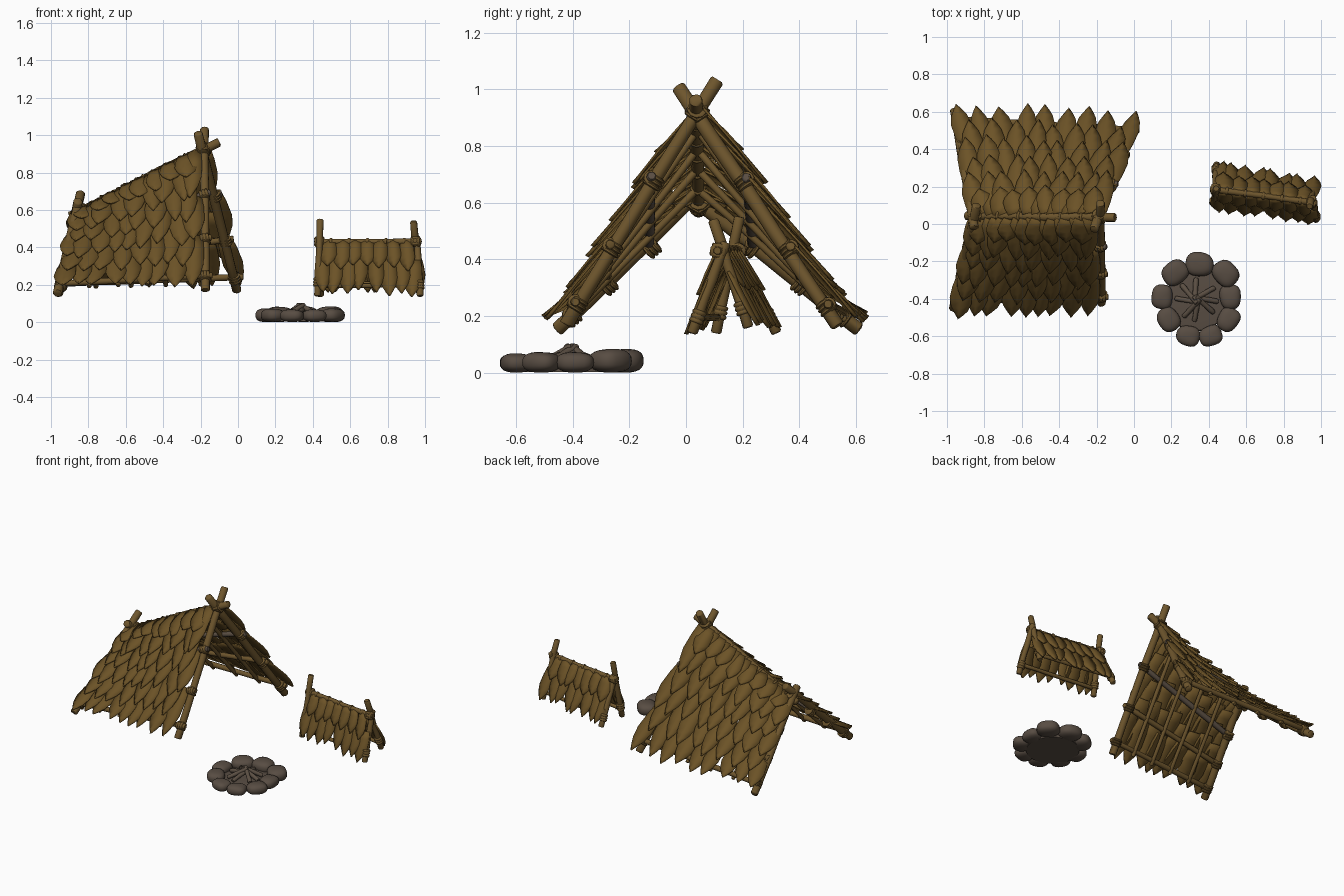
import bpy, bmesh, math, random
from mathutils import Vector as V

if "Cube" in bpy.data.objects:
    bpy.data.objects.remove(bpy.data.objects["Cube"])

random.seed(4)


def material(name, rgb):
    m = bpy.data.materials.new(name)
    m.diffuse_color = (*rgb, 1)
    m.use_nodes = True
    m.node_tree.nodes["Principled BSDF"].inputs["Base Color"].default_value = m.diffuse_color
    return m


WOOD = material("brown_wood", (0.155, 0.092, 0.026))
LEAF = material("dry_leaf", (0.150, 0.086, 0.020))
GREY = material("grey_wood", (0.105, 0.078, 0.056))
STONE = material("fire_stone", (0.098, 0.074, 0.056))


def finish(bm, name, mat, angle=50):
    bmesh.ops.recalc_face_normals(bm, faces=bm.faces)
    me = bpy.data.meshes.new(name)
    bm.to_mesh(me)
    bm.free()
    me.materials.append(mat)
    ob = bpy.data.objects.new(name, me)
    bpy.context.collection.objects.link(ob)
    bpy.ops.object.select_all(action='DESELECT')
    ob.select_set(True)
    bpy.context.view_layer.objects.active = ob
    bpy.ops.object.shade_smooth_by_angle(angle=math.radians(angle))
    return ob


def tube(bm, a, b, stations, wobble=0.0, sides=10):
    """Lathed rod from a to b; stations are (fraction, radius)."""
    a, b = V(a), V(b)
    d = (b - a).normalized()
    p = d.orthogonal().normalized()
    q = d.cross(p)
    rings = []
    for t, r in stations:
        off = (p * random.uniform(-1, 1) + q * random.uniform(-1, 1)) * wobble
        c = a.lerp(b, t) + off
        rings.append([bm.verts.new(c + (p * math.cos(k * math.tau / sides) + q * math.sin(k * math.tau / sides)) * r)
                      for k in range(sides)])
    for r0, r1 in zip(rings, rings[1:]):
        for k in range(sides):
            bm.faces.new((r0[k], r0[(k + 1) % sides], r1[(k + 1) % sides], r1[k]))
    bm.faces.new(rings[0])
    bm.faces.new(rings[-1])


def pole(name, a, b, r, mat=WOOD):
    e = 0.006 / (V(b) - V(a)).length
    st = [(0, r * .78), (e, r)] + [(t, r * random.uniform(.9, 1.08)) for t in (.2, .4, .6, .8)] + [(1 - e, r), (1, r * .78)]
    bm = bmesh.new()
    tube(bm, a, b, st, r * .08)
    return finish(bm, name, mat)


def lashing(name, c, d, r, n=3):
    """Rope-like wrap of n bulging turns around direction d."""
    c, d = V(c), V(d).normalized()
    w = 0.016 * n / 2
    st = []
    for i in range(n):
        st += [((i + f) / n, r * k) for f, k in ((.05, .85), (.3, 1), (.7, 1), (.95, .85))]
    bm = bmesh.new()
    tube(bm, c - d * w, c + d * w, st)
    finish(bm, name, WOOD)


def panel_point(q, u, s):
    return q[0].lerp(q[1], u).lerp(q[2].lerp(q[3], u), s)


def thatch(name, q, rows, cols, width, out, u0, u1, lift, length):
    """Overlapping pointed leaves over a four-cornered roof slope."""
    bm = bmesh.new()
    shape = [(0, .36), (.25, .47), (.55, .52), (.75, .40), (.9, .19), (1, .015)]
    for row in range(rows):
        n = cols + (row % 2)
        for i in range(n):
            f = (i + (.5 if row % 2 == 0 else 0)) / cols
            u = u0 + (u1 - u0) * f + random.uniform(-.012, .012)
            top, bot = panel_point(q, u, 0), panel_point(q, u, 1)
            down = (bot - top).normalized()
            nrm = (q[1] - q[0]).normalized().lerp((q[3] - q[2]).normalized(), .5).cross(down).normalized()
            if nrm.dot(V(out)) < 0:
                nrm = -nrm
            side = down.cross(nrm).normalized()
            slope = (bot - top).length
            L = slope / rows * length * random.uniform(.93, 1.1)
            end = slope * ((row + 1) / rows + .035) + random.uniform(-.02, .02)
            start = max(end - L, 0.0)
            L = end - start
            w = width * random.uniform(.92, 1.12)
            yaw, roll = random.uniform(-.1, .1), random.uniform(-.1, .1)
            prev = None
            for t, h in shape:
                c = top + down * (start + L * t) + side * (yaw * L * t) + nrm * (lift[0] + (lift[1] - lift[0]) * t)
                cur = [bm.verts.new(c + side * (k * h * w) + nrm * ((.008 if k == 0 else 0) + roll * k * h * w))
                       for k in (-1, 0, 1)]
                if prev:
                    for k in (0, 1):
                        bm.faces.new((prev[k], prev[k + 1], cur[k + 1], cur[k]))
                prev = cur
    ob = finish(bm, name, LEAF)
    so = ob.modifiers.new("thickness", 'SOLIDIFY')
    so.thickness = 0.008
    so.offset = 0


# ---- large shelter: crossed end frames and ridge ----
frame = {
    "open_front_pole": ((-.175, -.425, .17), (-.18, .11, 1.035)),
    "open_back_pole": ((-.005, .535, .165), (-.215, -.03, 1.01)),
    "low_front_pole": ((-.965, -.455, .15), (-.84, .10, .69)),
    "low_back_pole": ((-.96, .61, .15), (-.855, -.02, .65)),
}
for n, (a, b) in frame.items():
    pole(n, a, b, .025)
ridge_a, ridge_b = V((-.90, .045, .565)), V((-.10, .035, .965))
pole("ridge_pole", ridge_a, ridge_b, .024)
for n, c in (("high", (-.185, .04, .92)), ("low", (-.84, .045, .595))):
    for k, d in enumerate(((0, .55, .85), (0, -.55, .85), (1, 0, .5))):
        lashing(f"{n}_ridge_lashing_{k}", c, d, .036, 4)
for k in range(1, 6):
    lashing(f"ridge_wrap_{k}", ridge_a.lerp(ridge_b, .08 + k * .14), ridge_b - ridge_a, .029, 1)

# ---- large shelter: slopes with battens, rafters and leaves ----
A, B = V((-.85, .04, .58)), V((-.185, .04, .925))
slopes = {
    "front": ([A, B, V((-.955, -.435, .17)), V((-.175, -.415, .19))], (0, -1, 1), .93),
    "back": ([A, B, V((-.95, .59, .17)), V((-.005, .53, .18))], (0, 1, 1), 1.0),
}
for n, (q, out, u1) in slopes.items():
    o = V(out) * .008
    for k, s in enumerate((.34, .66, .93)):
        a, b = panel_point(q, -.03, s) + o, panel_point(q, 1.05, s) + o
        pole(f"{n}_batten_{k}", a, b, .017, GREY if k == 0 else WOOD)
        for u in (0, 1):
            c = panel_point(q, u, s)
            lashing(f"{n}_batten_lashing_{k}_{u}", c, panel_point(q, u, 1) - q[u], .034)
            lashing(f"{n}_batten_wrap_{k}_{u}", c + o, b - a, .027)
    for k in range(1, 5):
        pole(f"{n}_rafter_{k}", panel_point(q, k / 5, .02), panel_point(q, k / 5, .97), .013)
    thatch(f"{n}_thatch", q, 6, 8, .108, out, 0.02, u1, (.018, .062), 2.25)

# ---- small leaf-covered rack ----
rack = {
    "rack_left_front_pole": ((.425, .105, .14), (.44, .19, .55)),
    "rack_left_back_pole": ((.44, .32, .14), (.435, .165, .46)),
    "rack_right_front_pole": ((.975, .02, .14), (.955, .14, .46)),
    "rack_right_back_pole": ((.965, .22, .16), (.94, .095, .54)),
}
for n, (a, b) in rack.items():
    pole(n, a, b, .019)
    lashing(n + "_lashing", V(a).lerp(V(b), .18), V(b) - V(a), .026)
RA, RB = V((.435, .185, .43)), V((.95, .115, .43))
pole("rack_ridge", RA - (RB - RA) * .05, RB + (RB - RA) * .06, .016)
for n, c in (("left", RA), ("right", RB)):
    for k, d in enumerate(((0, .3, 1), (1, -.13, 0))):
        lashing(f"rack_{n}_lashing_{k}", c, d, .029)
for k in range(5):
    lashing(f"rack_wrap_{k}", RA.lerp(RB, .12 + .19 * k), RB - RA, .021, 1)
sides = {
    "front": ([RA, RB, V((.43, .10, .155)), V((.965, .035, .155))], (0, -1, .3)),
    "back": ([RA, RB, V((.44, .30, .165)), V((.965, .22, .165))], (0, 1, .3)),
}
for n, (q, out) in sides.items():
    pole(f"rack_{n}_rail", panel_point(q, -.02, .85), panel_point(q, 1.02, .85), .013)
    thatch(f"rack_{n}_leaves", q, 2, 7, .088, out, .04, .97, (.006, .028), 1.5)

# ---- fire pit: stone ring, ash bed and sticks ----
fire = V((.335, -.405, 0))
ring = [(.35, -.215, 1.12), (.22, -.26, 1.1), (.15, -.39, 1), (.185, -.51, 1), (.29, -.598, .95),
        (.41, -.598, .95), (.505, -.51, 1), (.515, -.39, 1), (.49, -.265, 1.12)]
for i, (x, y, s) in enumerate(ring):
    bm = bmesh.new()
    bmesh.ops.create_uvsphere(bm, u_segments=20, v_segments=12, radius=1)
    ang = math.atan2(y - fire.y, x - fire.x)
    h = .036 * s ** 1.3
    seed = random.uniform(0, 6)
    for v in bm.verts:
        c = [math.copysign(abs(t) ** .78, t) for t in v.co]
        bump = 1 + .04 * math.sin(3 * c[0] + seed) * math.cos(2.5 * c[1] + seed)
        r, t = c[0] * .057 * s * bump, c[1] * .067 * s * bump
        v.co = (x + r * math.cos(ang) - t * math.sin(ang),
                y + r * math.sin(ang) + t * math.cos(ang), h + .001 + c[2] * h * (bump if c[2] > 0 else 1))
    for v in bm.verts:
        v.co.z = max(v.co.z, 0)
    finish(bm, f"fire_stone_{i}", STONE, 70)
bm = bmesh.new()
tube(bm, fire + V((0, 0, .004)), fire + V((0, 0, .032)), [(0, .17), (.8, .165), (1, .12)], sides=24)
finish(bm, "ash_bed", STONE)
for k in range(8):
    a = k * math.tau / 8 + random.uniform(-.2, .2)
    d = V((math.cos(a), math.sin(a), 0))
    side = V((-d.y, d.x, 0)) * .012
    pole(f"fire_stick_{k}", fire + d * .115 + V((0, 0, .04)),
         fire - d * .015 + side + V((0, 0, .075 + .018 * (k % 2))), .014, GREY)
